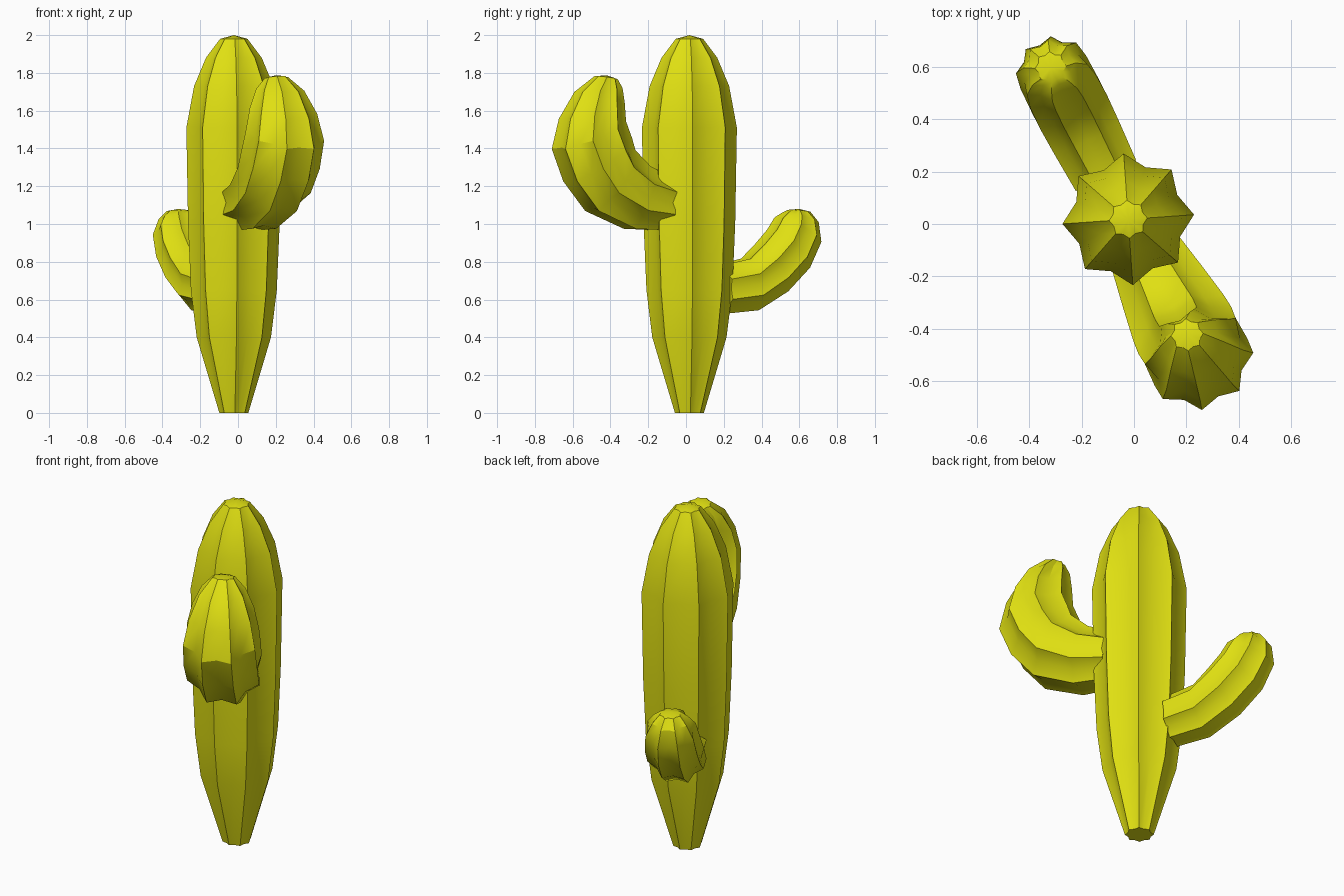
import bpy, bmesh, math
from mathutils import Vector

if "Cube" in bpy.data.objects:
    bpy.data.objects.remove(bpy.data.objects["Cube"])

RIBS = 8
VALLEY = 0.83
CENTRE = Vector((-0.022, 0.018, 0))

green = bpy.data.materials.new("yellow_green")
green.diffuse_color = (0.74, 0.74, 0.006, 1)
green.use_nodes = True
green.node_tree.nodes["Principled BSDF"].inputs["Base Color"].default_value = green.diffuse_color


def ribbed_limb(name, azimuth, phase, rings, tip):
    """Loft star-shaped rings (distance out, height, radius, tangent elevation)."""
    az = math.radians(azimuth)
    out = Vector((math.cos(az), math.sin(az), 0))
    side = Vector((-math.sin(az), math.cos(az), 0))
    up = Vector((0, 0, 1))
    bm = bmesh.new()
    loops = []
    n = RIBS * 2
    for s, z, r, elev in rings:
        e = math.radians(elev)
        u = out * math.sin(e) - up * math.cos(e)
        c = CENTRE + out * s + up * z
        loop = []
        for i in range(n):
            a = math.radians(phase) + math.tau * i / n
            k = r * (VALLEY if i % 2 else 1)
            loop.append(bm.verts.new(c + (u * math.cos(a) + side * math.sin(a)) * k))
        loops.append(loop)
    for a, b in zip(loops, loops[1:]):
        for i in range(n):
            j = (i + 1) % n
            bm.faces.new((a[i], a[j], b[j], b[i]))
    # end caps: flat base, slightly raised tip
    bm.faces.new(loops[0][::-1])
    t = bm.verts.new(CENTRE + out * tip[0] + up * tip[1])
    for i in range(n):
        bm.faces.new((loops[-1][i], loops[-1][(i + 1) % n], t))
    bmesh.ops.recalc_face_normals(bm, faces=bm.faces)
    me = bpy.data.meshes.new(name)
    bm.to_mesh(me)
    bm.free()
    me.materials.append(green)
    ob = bpy.data.objects.new(name, me)
    bpy.context.collection.objects.link(ob)
    # smooth valleys, sharp ridges
    bpy.ops.object.select_all(action='DESELECT')
    ob.select_set(True)
    bpy.context.view_layer.objects.active = ob
    bpy.ops.object.shade_smooth_by_angle(angle=math.radians(30))
    return ob


# Trunk
trunk = [(0.077, 0), (0.197, 0.40), (0.228, 0.65), (0.243, 1.0), (0.252, 1.51),
         (0.211, 1.73), (0.148, 1.88), (0.073, 1.98)]
ribbed_limb("trunk", 4, 0, [(0, z, r, 90) for r, z in trunk], (0, 2.0))

# Large front arm
ribbed_limb("front_arm", -63, 22.5, [
    (0.15, 1.11, 0.155, 5), (0.31, 1.14, 0.185, 15), (0.47, 1.23, 0.21, 34),
    (0.545, 1.34, 0.215, 55), (0.597, 1.47, 0.21, 68), (0.58, 1.60, 0.18, 75),
    (0.54, 1.71, 0.128, 85), (0.495, 1.775, 0.062, 98)], (0.49, 1.787))

# Small back arm
ribbed_limb("back_arm", 117, 22.5, [
    (0.19, 0.655, 0.14, 3), (0.36, 0.68, 0.15, 10), (0.49, 0.77, 0.155, 28),
    (0.59, 0.87, 0.152, 44), (0.645, 0.97, 0.14, 60), (0.66, 1.035, 0.10, 74),
    (0.652, 1.07, 0.06, 85)], (0.65, 1.08))
